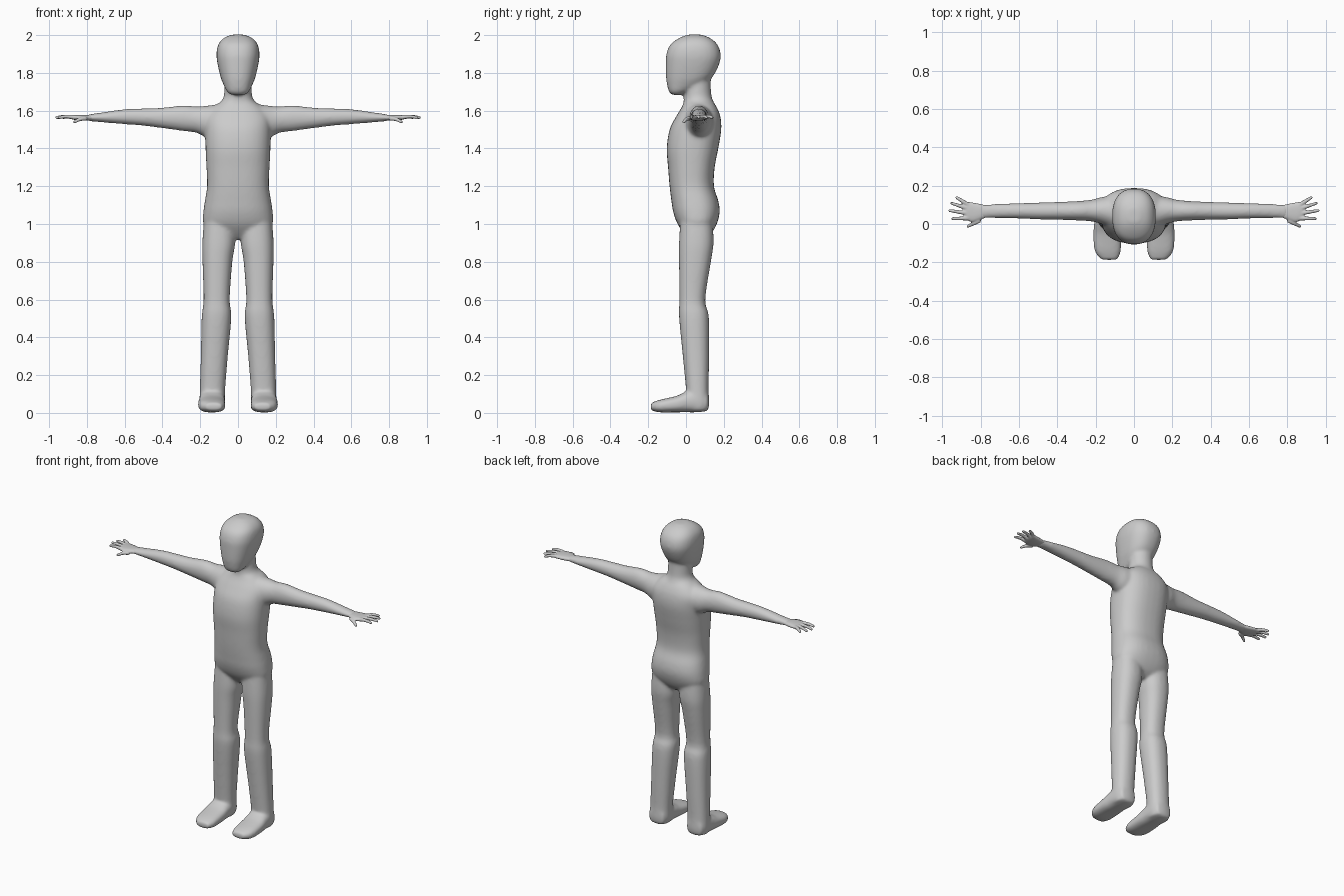
import bpy, bmesh, math
from mathutils import Vector

cube = bpy.data.objects.get("Cube")
if cube:
    bpy.data.objects.remove(cube)

clay = bpy.data.materials.new("light_grey")
clay.use_nodes = True
grey = (0.6, 0.6, 0.6, 1)
clay.diffuse_color = grey
clay.node_tree.nodes["Principled BSDF"].inputs["Base Color"].default_value = grey

SIDES, STEPS = 32, 4


def spline(rows):
    """Catmull-Rom interpolation of the ring table."""
    rows = [rows[0]] + list(rows) + [rows[-1]]
    out = []
    for p, a, b, n in zip(rows, rows[1:], rows[2:], rows[3:]):
        for s in range(STEPS):
            t = s / STEPS
            out.append([0.5 * (2 * j + (k - i) * t
                               + (2 * i - 5 * j + 4 * k - l) * t ** 2
                               + (3 * j - i - 3 * k + l) * t ** 3)
                        for i, j, k, l in zip(p, a, b, n)])
    return out + [rows[-1]]


def loft(bm, axis, rows, power=2.0, side=1):
    """Rings (position, u min, u max, v min, v max) skinned along an axis."""
    loops = []
    for pos, u0, u1, v0, v1 in spline(rows):
        ring = []
        for i in range(SIDES):
            a = math.tau * i / SIDES
            c, s = math.cos(a), math.sin(a)
            u = (u0 + u1) / 2 + (u1 - u0) / 2 * math.copysign(abs(c) ** (2 / power), c)
            v = (v0 + v1) / 2 + (v1 - v0) / 2 * math.copysign(abs(s) ** (2 / power), s)
            x, y, z = {"x": (pos, u, v), "y": (u, pos, v), "z": (u, v, pos)}[axis]
            ring.append(bm.verts.new((x * side, y, z)))
        loops.append(ring)
    for lower, upper in zip(loops, loops[1:]):
        for i in range(SIDES):
            j = (i + 1) % SIDES
            bm.faces.new((lower[i], lower[j], upper[j], upper[i]))
    bm.faces.new(loops[0])
    bm.faces.new(loops[-1])


def upright(rows):
    """Rings symmetric in x: (height, half width, front, back)."""
    return [(z, -w, w, front, back) for z, w, front, back in rows]


def finger(bm, base, tip, side):
    """Tapered chain of balls that the remesh fuses into one finger."""
    base, tip = Vector(base), Vector(tip)
    for i in range(17):
        t = i / 16
        p = base.lerp(tip, t)
        p.z += 0.005 * math.sin(math.pi * t)
        p.x *= side
        ball = bmesh.ops.create_icosphere(bm, subdivisions=2, radius=0.0125 - 0.004 * t)
        bmesh.ops.translate(bm, verts=ball["verts"], vec=p)


def finish(name, bm, voxel, passes):
    """Fuse overlapping volumes into one smooth skin."""
    bmesh.ops.recalc_face_normals(bm, faces=bm.faces[:])
    mesh = bpy.data.meshes.new(name)
    bm.to_mesh(mesh)
    bm.free()
    mesh.materials.append(clay)
    mesh.shade_smooth()
    obj = bpy.data.objects.new(name, mesh)
    bpy.context.collection.objects.link(obj)
    remesh = obj.modifiers.new("fuse", "REMESH")
    remesh.mode = "VOXEL"
    remesh.voxel_size = voxel
    remesh.use_smooth_shade = True
    smooth = obj.modifiers.new("soften", "SMOOTH")
    smooth.factor = 0.5
    smooth.iterations = passes


body = bmesh.new()

# Torso with hips and shoulders
loft(body, "z", upright([
    (.92, .07, .02, .1), (.95, .13, -.01, .135), (1, .182, -.045, .163),
    (1.06, .184, -.067, .178), (1.12, .176, -.077, .172), (1.2, .164, -.087, .148),
    (1.3, .167, -.095, .152), (1.4, .172, -.102, .171), (1.5, .174, -.087, .187),
    (1.57, .17, -.052, .182), (1.62, .13, -.022, .162), (1.65, .085, -.01, .14)]), 2.4)

# Neck
loft(body, "z", upright([
    (1.58, .13, -.01, .16), (1.63, .105, -.012, .153),
    (1.67, .077, -.012, .137), (1.72, .072, -.01, .132), (1.78, .07, 0, .13)]))

# Head
loft(body, "z", upright([
    (1.683, .035, -.072, -.025), (1.7, .058, -.09, .01), (1.74, .078, -.101, .09),
    (1.78, .093, -.106, .142), (1.85, .109, -.107, .177), (1.9, .114, -.104, .184),
    (1.95, .105, -.083, .167), (1.985, .075, -.035, .127), (2.003, .03, .01, .08)]), 2.4)

for side in (1, -1):
    # Leg
    loft(body, "z", [
        (1.02, .02, .18, -.03, .14), (.9, .015, .189, -.037, .146),
        (.8, .03, .188, -.037, .132), (.6, .044, .182, -.035, .102),
        (.51, .035, .192, -.037, .121), (.3, .054, .197, -.017, .122),
        (.12, .068, .202, 0, .12), (.05, .07, .204, 0, .124),
        (.01, .08, .195, .01, .115)], 2.3, side)
    # Foot
    loft(body, "y", [
        (.118, .085, .19, .01, .1), (.06, .07, .204, .003, .12),
        (0, .068, .208, .003, .112), (-.05, .066, .212, .003, .09),
        (-.14, .068, .206, .003, .069), (-.187, .085, .17, .014, .052)], 2.6, side)
    # Arm
    loft(body, "x", [
        (.09, -.03, .15, 1.46, 1.636), (.17, 0, .14, 1.46, 1.626),
        (.22, .013, .127, 1.483, 1.622), (.29, .018, .12, 1.492, 1.628),
        (.4, .022, .115, 1.507, 1.616), (.5, .024, .112, 1.52, 1.612),
        (.6, .028, .109, 1.528, 1.608), (.72, .031, .105, 1.538, 1.591),
        (.8, .03, .101, 1.546, 1.579)], 2, side)

finish("body", body, 0.008, 16)

for name, side in (("left_hand", 1), ("right_hand", -1)):
    hand = bmesh.new()
    # Palm
    loft(hand, "x", [
        (.76, .04, .095, 1.552, 1.574), (.8, .022, .104, 1.547, 1.578),
        (.84, .01, .112, 1.548, 1.578), (.87, .02, .114, 1.552, 1.577),
        (.885, .035, .1, 1.556, 1.573)], 2.4, side)
    # Thumb, then index to little finger
    finger(hand, (.81, .016, 1.558), (.865, -.012, 1.54), side)
    for base_y, tip_x, tip_y in ((.03, .945, .028), (.055, .96, .07),
                                 (.08, .95, .108), (.1, .924, .138)):
        finger(hand, (.865, base_y, 1.564), (tip_x, tip_y, 1.564), side)
    finish(name, hand, 0.0045, 4)
